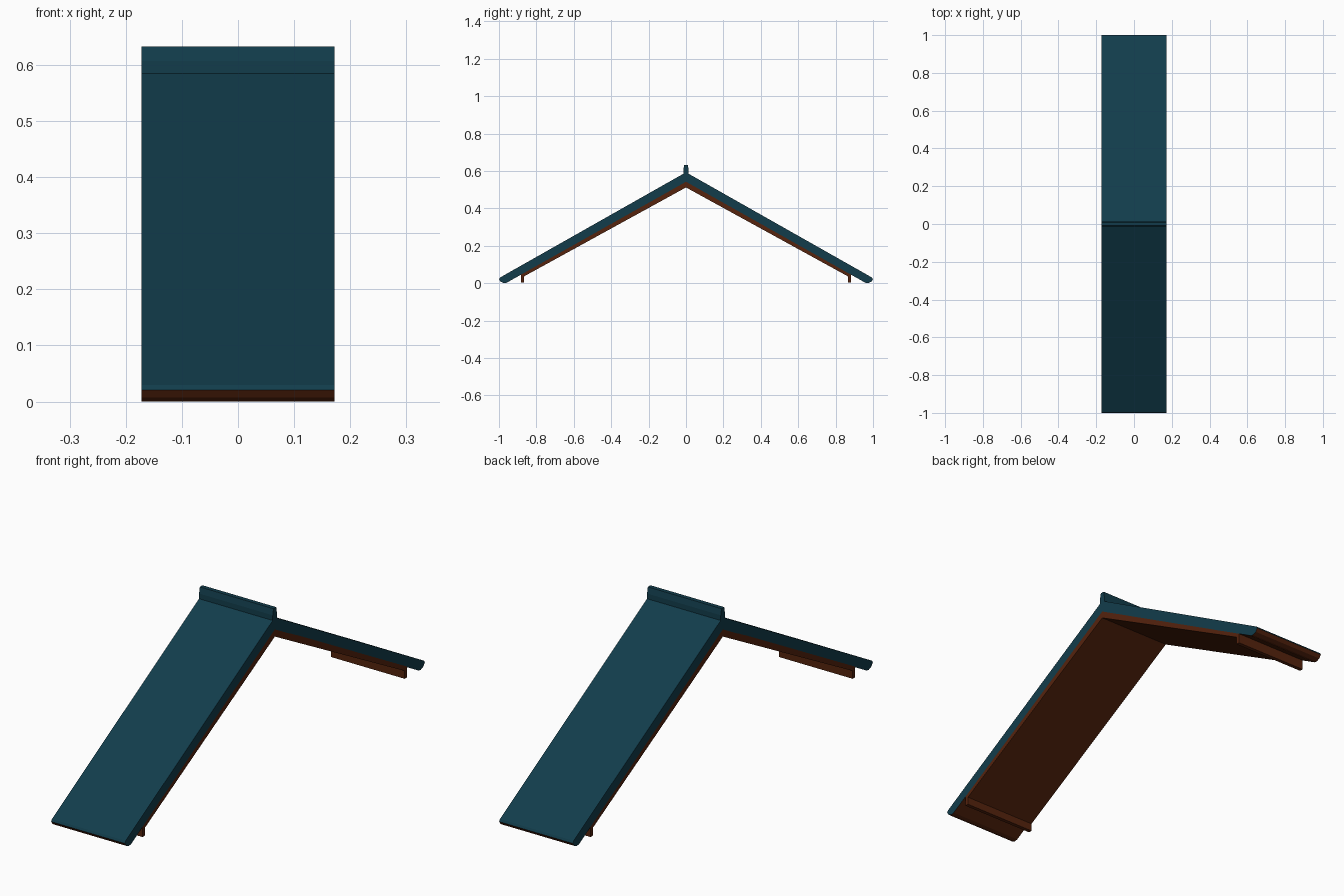
import bpy, bmesh

if "Cube" in bpy.data.objects:
    bpy.data.objects.remove(bpy.data.objects["Cube"])

HALF = 0.172   # half width along x
SLOPE = 0.563  # roof pitch


def material(name, rgb):
    m = bpy.data.materials.new(name)
    m.diffuse_color = (*rgb, 1)
    m.use_nodes = True
    m.node_tree.nodes["Principled BSDF"].inputs["Base Color"].default_value = m.diffuse_color
    return m


teal = material("dark_teal", (0.006, 0.046, 0.071))
brown = material("rust_brown", (0.092, 0.017, 0.004))


def extrude_profile(name, half_profile, mats, underside=False):
    """Mirror a y/z half outline (top centre to bottom centre), extrude along x."""
    outline = half_profile + [(-y, z) for y, z in reversed(half_profile) if y > 0]
    mesh = bpy.data.meshes.new(name)
    bm = bmesh.new()
    left = [bm.verts.new((-HALF, y, z)) for y, z in outline]
    right = [bm.verts.new((HALF, y, z)) for y, z in outline]
    bm.faces.new(left)
    bm.faces.new(right)
    n = len(outline)
    for i in range(n):
        j = (i + 1) % n
        bm.faces.new((left[i], left[j], right[j], right[i]))
    bmesh.ops.recalc_face_normals(bm, faces=bm.faces)
    bm.normal_update()
    # downward faces take the lining colour
    if underside:
        for f in bm.faces:
            f.material_index = 1 if f.normal.z < -0.1 else 0
    caps = [f for f in bm.faces if len(f.verts) > 4]
    bmesh.ops.triangulate(bm, faces=caps)
    bm.to_mesh(mesh)
    bm.free()
    for m in mats:
        mesh.materials.append(m)
    ob = bpy.data.objects.new(name, mesh)
    bpy.context.collection.objects.link(ob)
    return ob


# Sloped roof slab with chamfered eaves and brown underside
extrude_profile("roof_slab", [
    (0, 0.593), (0.995, 0.03), (1.0, 0.021), (0.99, 0.007),
    (0.972, 0.0), (0.958, 0.003), (0, 0.003 + 0.958 * SLOPE)],
    [teal, brown], underside=True)

# Brown lining board with a short drop lip at each end
top = 0.545
bottom = 0.512
extrude_profile("lining_board", [
    (0, top), (0.882, top - 0.882 * SLOPE), (0.882, 0.003), (0.866, 0.003),
    (0.866, bottom - 0.866 * SLOPE + 0.012), (0, bottom)], [brown])

# Ridge cap along the top
extrude_profile("ridge_cap", [
    (0, 0.633), (0.009, 0.633), (0.014, 0.607), (0.014, 0.58), (0, 0.58)], [teal])
